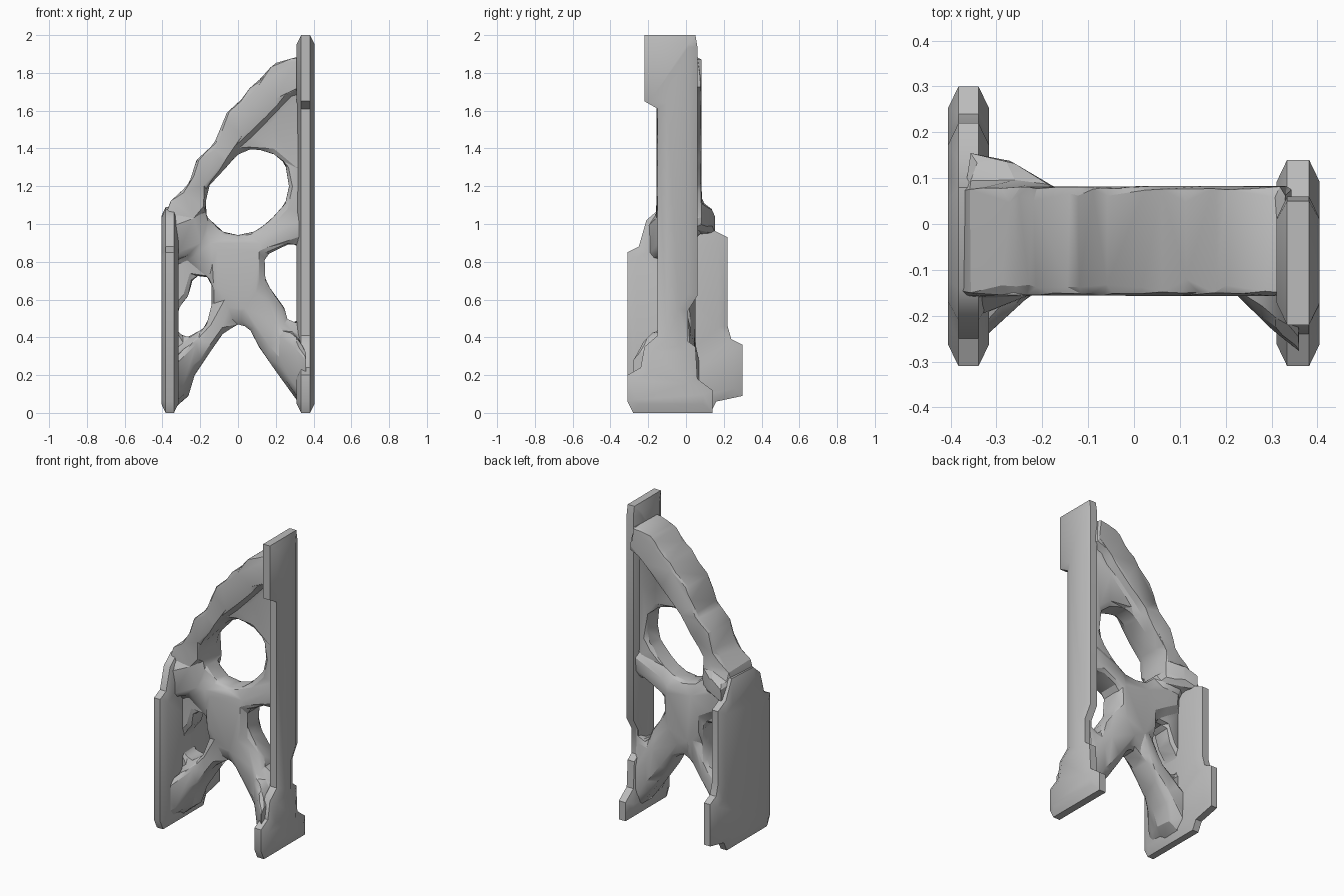
import bpy
import bmesh
from math import pi

cube = bpy.data.objects.get("Cube")
if cube:
    bpy.data.objects.remove(cube, do_unlink=True)

# One grey metal for everything
metal = bpy.data.materials.new("grey metal")
metal.use_nodes = True
grey = (0.5, 0.5, 0.5, 1.0)
metal.diffuse_color = grey
metal.node_tree.nodes["Principled BSDF"].inputs["Base Color"].default_value = grey

UPRIGHT_FRONT = (pi / 2, 0, 0)
UPRIGHT_SIDE = (pi / 2, 0, pi / 2)


def select_only(*objects):
    bpy.ops.object.select_all(action="DESELECT")
    for obj in objects:
        obj.select_set(True)
    bpy.context.view_layer.objects.active = objects[0]


def finish(obj, angle):
    """Apply the metal and shade smooth between shallow facets."""
    select_only(obj)
    bpy.ops.object.shade_smooth_by_angle(angle=angle)
    obj.data.materials.clear()
    obj.data.materials.append(metal)


def slab(name, outlines, centre, rotation, half_depth, chamfer=0, flatten=1):
    """Plate from outlines in hundredths; later outlines are holes."""
    curve = bpy.data.curves.new(name, "CURVE")
    curve.dimensions = "2D"
    curve.fill_mode = "BOTH"
    curve.extrude = half_depth / flatten - chamfer
    curve.bevel_depth = chamfer
    curve.bevel_resolution = 0
    curve.offset = -chamfer
    for outline in outlines:
        spline = curve.splines.new("POLY")
        spline.points.add(len(outline) - 1)
        for point, (u, v) in zip(spline.points, outline):
            point.co = (u / 100, v / 100, 0, 1)
        spline.use_cyclic_u = True
    obj = bpy.data.objects.new(name, curve)
    obj.location = centre
    obj.rotation_euler = rotation
    obj.scale.z = flatten
    bpy.context.collection.objects.link(obj)
    select_only(obj)
    bpy.ops.object.convert(target="MESH")
    obj = bpy.context.view_layer.objects.active
    bpy.ops.object.transform_apply(location=False, rotation=False, scale=True)
    # Weld the caps to the rim
    bm = bmesh.new()
    bm.from_mesh(obj.data)
    bmesh.ops.remove_doubles(bm, verts=bm.verts, dist=0.0005)
    bmesh.ops.recalc_face_normals(bm, faces=bm.faces)
    bm.to_mesh(obj.data)
    bm.free()
    return obj


def strut(name, *sections):
    """Convex strut through sections: x, y range and z range in hundredths."""
    bm = bmesh.new()
    for x, y_range, z_range in sections:
        y_mid, z_mid = sum(y_range) / 2, sum(z_range) / 2
        for y in y_range:
            for z in z_range:
                # Cut each corner to make an eight-sided section
                bm.verts.new((x / 100, (y * 3 + y_mid) / 400, z / 100))
                bm.verts.new((x / 100, y / 100, (z * 3 + z_mid) / 400))
    hull = bmesh.ops.convex_hull(bm, input=bm.verts)
    inside = [g for g in hull["geom_interior"] if isinstance(g, bmesh.types.BMVert)]
    bmesh.ops.delete(bm, geom=inside, context="VERTS")
    bmesh.ops.recalc_face_normals(bm, faces=bm.faces)
    mesh = bpy.data.meshes.new(name)
    bm.to_mesh(mesh)
    bm.free()
    obj = bpy.data.objects.new(name, mesh)
    bpy.context.collection.objects.link(obj)
    return obj


# Tall side plate, with broad shallow chamfers
tall = [(-28, 0), (-31, 6), (-31, 20), (-24, 24), (-22, 35), (-15, 41), (-15, 161),
        (-22, 165), (-22, 200), (5, 200), (6, 194), (6, 62), (1, 54),
        (1, 38), (5, 35), (6, 18), (14, 12), (14, 0)]
finish(slab("tall_plate", [tall], (0.358, 0, 0), UPRIGHT_SIDE, 0.047, 0.048, 0.48), 0.7)

# Short side plate
short = [(-28, 0), (-31, 6), (-31, 85), (-25, 88), (-21, 102), (-14, 108), (8, 109),
         (14, 97), (22, 93), (22, 46), (24, 39), (30, 36), (30, 9), (16, 6), (13, 0)]
finish(slab("short_plate", [short], (-0.361, 0, 0), UPRIGHT_SIDE, 0.045, 0.048, 0.48), 0.7)

# Web between the plates, arched at the foot and pierced by three openings
web = [(-36, 104), (-20, 125), (0, 155), (34, 178), (36, 3), (33, 4), (20, 22),
       (11, 35), (6, 45), (0, 47), (-8, 42), (-23, 20), (-26, 9), (-34, 2), (-37, 4)]
upper_hole = [(-17, 104), (-12, 100), (-9, 96), (0, 94), (9, 96), (17, 102), (25, 111),
              (27, 120), (25, 132), (19, 137), (8, 140), (0, 137), (-7, 129),
              (-15, 121), (-17, 112)]
right_hole = [(14, 80), (16, 87), (25, 90), (33, 89), (33, 48), (26, 48), (25, 55),
              (17, 66), (14, 72)]
left_hole = [(-33, 47), (-31, 56), (-26, 62), (-24, 72), (-16, 73), (-14, 68),
             (-14, 57), (-17, 46), (-25, 40), (-31, 41)]

# Stepped diagonal beam along the top
beam = [(-38, 106), (-36, 112), (-26, 121), (-22, 134), (-13, 142), (-10, 149), (-6, 159),
        (2, 166), (6, 172), (11, 176), (19, 185), (33, 189), (35, 172), (27, 169),
        (19, 160), (10, 151), (0, 142), (-8, 130), (-17, 119), (-18, 108),
        (-27, 101), (-38, 92)]

parts = [
    slab("lattice_body", [web, upper_hole, right_hole, left_hole],
         (0, -0.045, 0), UPRIGHT_FRONT, 0.07),
    slab("top_beam", [beam], (0, -0.037, 0), UPRIGHT_FRONT, 0.12),
    # Flares where the web runs into the plates
    strut("right_foot", (36, (-28, 5), (3, 33)), (30, (-23, 4), (10, 42)),
          (21, (-14, 4), (24, 46))),
    strut("left_foot", (-36, (-28, 8), (3, 27)), (-29, (-21, 6), (9, 34)),
          (-21, (-14, 5), (25, 42))),
    strut("back_shoulder", (-36, (-2, 16), (94, 106)), (-27, (-2, 14), (97, 110)),
          (-17, (-2, 8), (98, 112))),
    strut("front_shoulder", (-36, (-21, 0), (80, 102)), (-30, (-17, 0), (83, 105)),
          (-19, (-14, 0), (86, 106))),
    # Thick members meeting at the middle of the web
    strut("hub", (-13, (-14, 5), (62, 92)), (0, (-14, 5), (49, 92)),
          (12, (-14, 5), (64, 92))),
    strut("right_leg", (24, (-14, 5), (22, 46)), (4, (-14, 5), (48, 76))),
    strut("left_leg", (-22, (-14, 5), (22, 38)), (-6, (-14, 5), (46, 64))),
    strut("left_arm", (-30, (-14, 6), (84, 100)), (-8, (-13, 5), (72, 92))),
    strut("right_arm", (34, (-13, 5), (93, 105)), (12, (-13, 5), (82, 95))),
]

# Fuse the body into one blended, coarsely faceted casting
select_only(*parts)
bpy.ops.object.join()
body = bpy.context.view_layer.objects.active
fuse = body.modifiers.new("fuse", "REMESH")
fuse.mode = "VOXEL"
fuse.voxel_size = 0.018
blend = body.modifiers.new("blend", "SMOOTH")
blend.factor = 0.5
blend.iterations = 6
facet = body.modifiers.new("facet", "DECIMATE")
facet.ratio = 0.045
bpy.ops.object.convert(target="MESH")
finish(body, 0.45)
